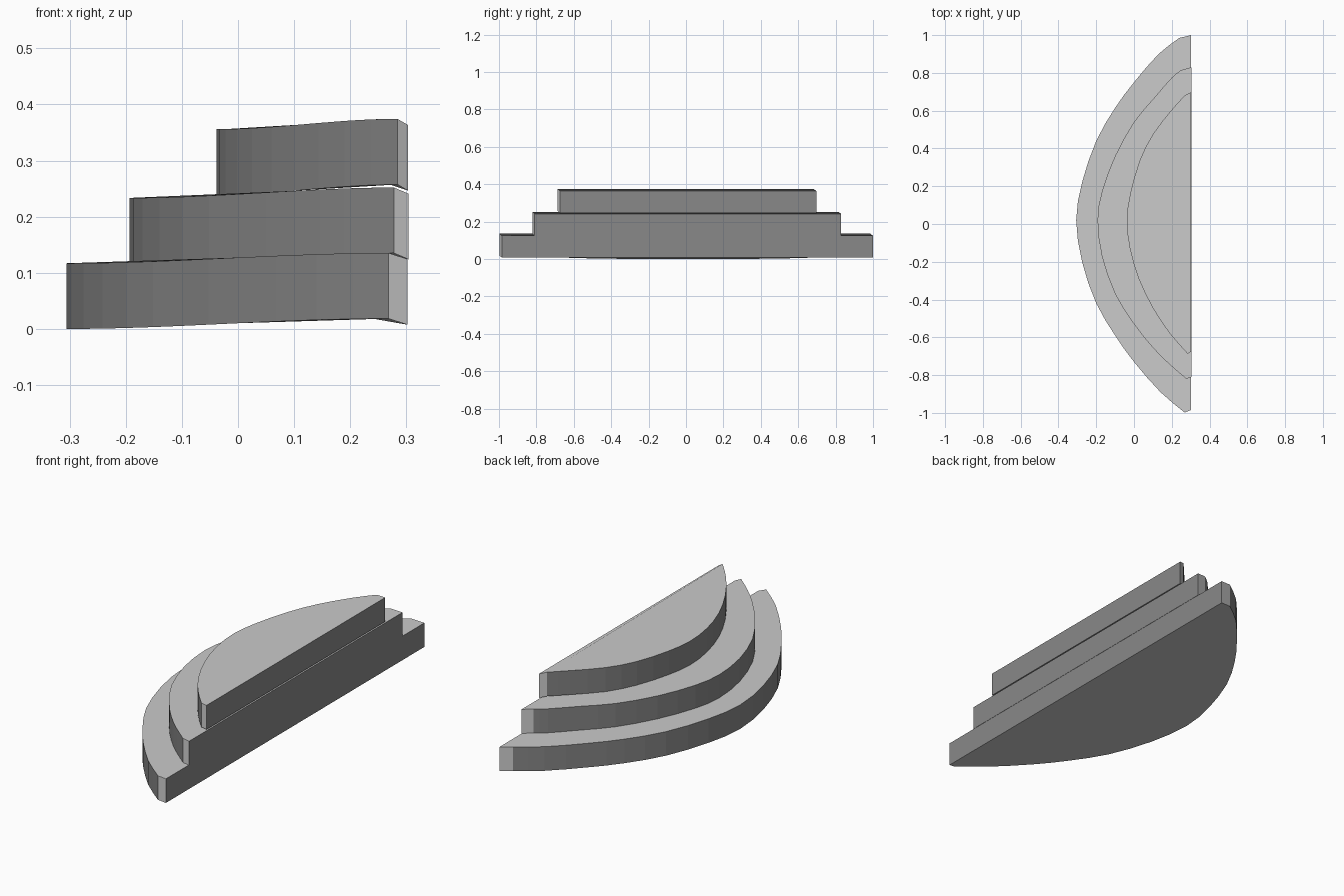
import bpy, bmesh
from mathutils import Vector

if "Cube" in bpy.data.objects:
    bpy.data.objects.remove(bpy.data.objects["Cube"])


def flat_colour(name, v):
    m = bpy.data.materials.new(name)
    m.diffuse_color = (v, v, v, 1)
    m.use_nodes = True
    m.node_tree.nodes["Principled BSDF"].inputs["Base Color"].default_value = m.diffuse_color
    return m


light = flat_colour("light_grey_tread", 0.595)
dark = flat_colour("dark_grey_riser", 0.248)


def smooth_curve(pts, n=2):
    """Catmull-Rom through the points, n segments per span."""
    p = [Vector(q) for q in pts]
    p = [2 * p[0] - p[1]] + p + [2 * p[-1] - p[-2]]
    out = []
    for a, b, c, d in zip(p, p[1:], p[2:], p[3:]):
        for i in range(n):
            t = i / n
            out.append(0.5 * (2 * b + (c - a) * t + (2 * a - 5 * b + 4 * c - d) * t * t
                              + (3 * b - a - 3 * c + d) * t ** 3))
    return out + [p[-2]]


def make_step(name, back, curve, z0, height):
    """Half-round slab; the rim rises towards the back, the straight back edge dips."""
    rim = smooth_curve(curve)
    x0, x1 = min(v.x for v in rim), max(v.x for v in rim)
    outline = [Vector((*back[0], z0 + 0.0075))]
    for v in rim:
        t = (v.x - x0) / (x1 - x0)
        outline.append(Vector((v.x, v.y, z0 + 0.0185 * t * t * (3 - 2 * t))))
    outline.append(Vector((*back[1], z0 + 0.0075)))

    bm = bmesh.new()
    low = [bm.verts.new(v) for v in outline]
    high = [bm.verts.new(v + Vector((0, 0, height))) for v in outline]
    n = len(low)
    # dark risers, with the two short end faces light
    for i in range(n):
        j = (i + 1) % n
        f = bm.faces.new((low[i], low[j], high[j], high[i]))
        f.material_index = 0 if i in (0, n - 2) else 1
    # light top and underside
    bm.faces.new(high)
    bm.faces.new(low[::-1])
    bmesh.ops.recalc_face_normals(bm, faces=bm.faces)
    mesh = bpy.data.meshes.new(name)
    bm.to_mesh(mesh)
    bm.free()
    mesh.materials.append(light)
    mesh.materials.append(dark)
    bpy.context.collection.objects.link(bpy.data.objects.new(name, mesh))


# Bottom step
make_step("bottom_step", ((0.302, 1.0), (0.302, -0.985)),
          [(0.24, 0.985), (0.13, 0.90), (0, 0.75), (-0.10, 0.615), (-0.20, 0.44),
           (-0.275, 0.22), (-0.306, 0.02), (-0.275, -0.20), (-0.20, -0.42),
           (-0.10, -0.59), (0, -0.73), (0.14, -0.89), (0.268, -0.998)], 0.0, 0.117)

# Middle step
make_step("middle_step", ((0.304, 0.83), (0.304, -0.81)),
          [(0.25, 0.815), (0.20, 0.775), (0.10, 0.66), (0, 0.54), (-0.10, 0.36),
           (-0.17, 0.17), (-0.193, 0.02), (-0.17, -0.17), (-0.10, -0.37),
           (0, -0.53), (0.10, -0.655), (0.19, -0.745), (0.278, -0.82)], 0.1165, 0.117)

# Top step
make_step("top_step", ((0.303, 0.698), (0.303, -0.675)),
          [(0.27, 0.682), (0.20, 0.605), (0.10, 0.475), (0.03, 0.335), (-0.02, 0.16),
           (-0.038, 0.02), (-0.022, -0.13), (0.025, -0.29), (0.10, -0.445),
           (0.19, -0.58), (0.284, -0.687)], 0.239, 0.117)
